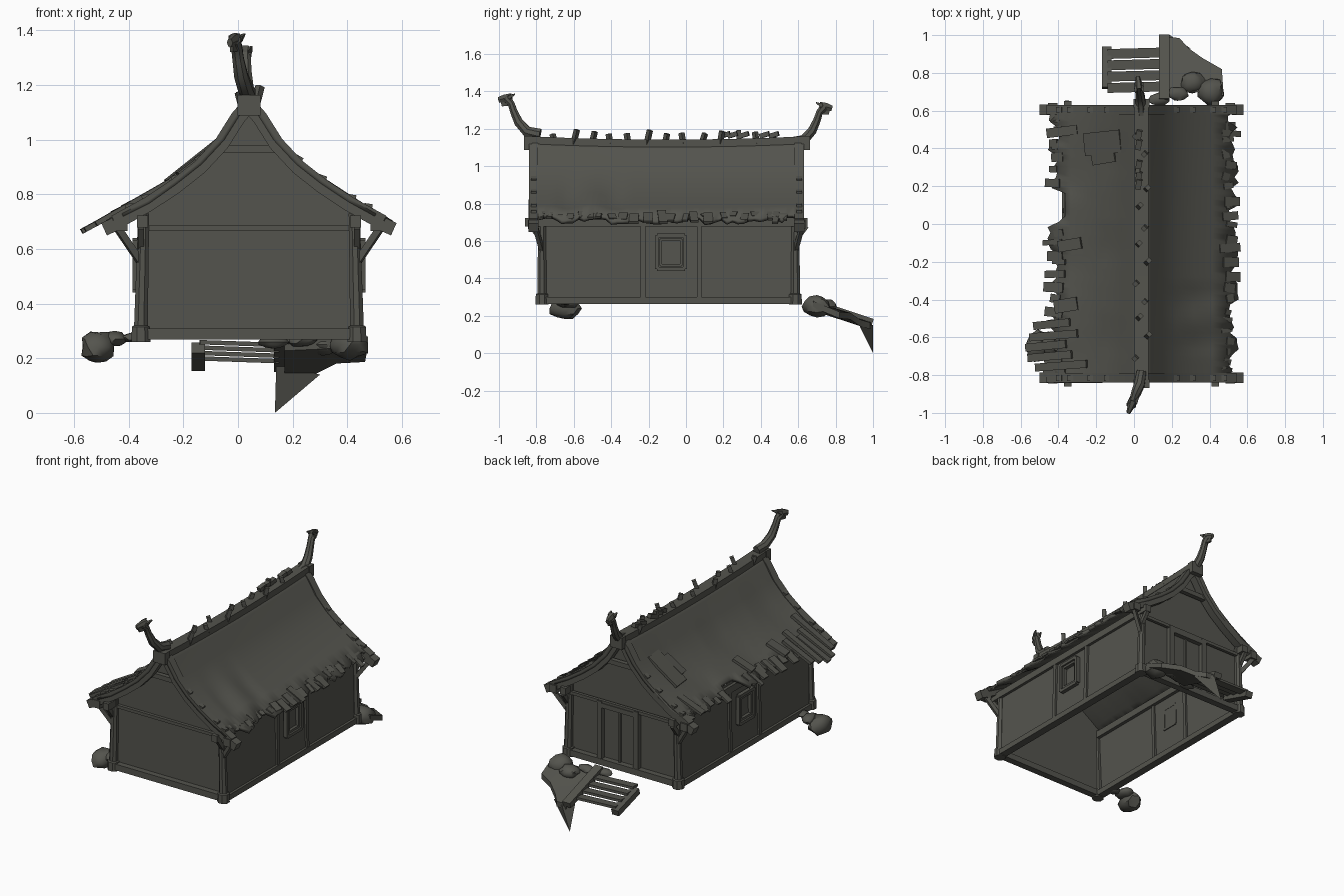
import bpy, bmesh, math, random
from mathutils import Vector, Matrix

if "Cube" in bpy.data.objects:
    bpy.data.objects.remove(bpy.data.objects["Cube"])

random.seed(4)
CX = 0.04                      # house centre line
Y0, Y1 = -0.77, 0.585          # end walls
mat = bpy.data.materials.new("weathered dark wood")
mat.diffuse_color = (0.088, 0.088, 0.075, 1)
mat.use_nodes = True
mat.node_tree.nodes["Principled BSDF"].inputs["Base Color"].default_value = mat.diffuse_color
UP, XAX = Vector((0, 0, 1)), Vector((1, 0, 0))


def finish(name, bm, recalc=True):
    if recalc:
        bmesh.ops.recalc_face_normals(bm, faces=bm.faces)
    me = bpy.data.meshes.new(name)
    bm.to_mesh(me)
    bm.free()
    me.materials.append(mat)
    ob = bpy.data.objects.new(name, me)
    bpy.context.collection.objects.link(ob)
    return ob


def tube(bm, pts, sizes, ref=UP, sides=4):
    """Sweep a rectangle or n-gon along points; sizes = one (w, h) or one per point."""
    pts = [Vector(p) for p in pts]
    if not isinstance(sizes, list):
        sizes = [sizes] * len(pts)
    rings = []
    for i, p in enumerate(pts):
        d = (pts[min(i + 1, len(pts) - 1)] - pts[max(i - 1, 0)]).normalized()
        u = d.cross(ref)
        if u.length < 0.05:
            u = d.cross(Vector((0, 1, 0)))
        u.normalize()
        v = u.cross(d)
        k = 0.5 / math.cos(math.pi / sides)
        ring = []
        for j in range(sides):
            a = math.pi * (2 * j + 1) / sides
            ring.append(bm.verts.new(p + u * math.cos(a) * k * sizes[i][0] + v * math.sin(a) * k * sizes[i][1]))
        rings.append(ring)
    for a, b in zip(rings, rings[1:]):
        for j in range(sides):
            n = (j + 1) % sides
            bm.faces.new((a[j], a[n], b[n], b[j]))
    bm.faces.new(rings[0])
    bm.faces.new(rings[-1])


def beams(name, items):
    bm = bmesh.new()
    for p, q, w, h in items:
        tube(bm, [p, q], (w, h))
    return finish(name, bm)


def rock(name, lumps):
    bm = bmesh.new()
    for loc, scale in lumps:
        r = bmesh.ops.create_icosphere(bm, subdivisions=2, radius=1)
        for v in r["verts"]:
            k = random.uniform(0.82, 1.05)
            v.co = Vector(loc) + Vector([c * s * k for c, s in zip(v.co, scale)])
    return finish(name, bm)


# Roof profile: distance from ridge line -> height
PROFILE = [(0.0, 1.135), (0.04, 1.09), (0.10, 0.995), (0.18, 0.91), (0.27, 0.84), (0.37, 0.775), (0.49, 0.71)]


def roof_z(d):
    for (a, za), (b, zb) in zip(PROFILE, PROFILE[1:]):
        if d <= b or b == PROFILE[-1][0]:
            return za + (zb - za) * (d - a) / (b - a)


def sag(y):
    return 0.018 * ((y + 0.1) / 0.74) ** 2 - 0.008


# Roof slopes with ragged eaves and a broken notch on the left
for side, name in ((1, "roof_right"), (-1, "roof_left")):
    bm = bmesh.new()
    n = 50
    grid = []
    for i in range(n + 1):
        y = -0.84 + 1.47 * i / n
        row = []
        for k, (d, z) in enumerate(PROFILE):
            if k == len(PROFILE) - 1:
                d += random.uniform(-0.04, 0.025) - (0.02 if side < 0 else 0)
                z = roof_z(d)
                if side < 0 and 0.03 < y < 0.18:
                    d, z = 0.40, roof_z(0.40)
            dent = 0
            if side > 0 and -0.7 < y < -0.3 and k in (4, 5):
                dent = -0.012 * math.sin((y + 0.7) * 24)
            if side < 0 and k in (3, 4, 5):
                dent = -0.015 * max(0, math.sin(y * 13 + k))
            row.append(bm.verts.new((CX + side * d, y, z + sag(y) * (1 - d) + dent)))
        grid.append(row)
    for a, b in zip(grid, grid[1:]):
        for k in range(len(PROFILE) - 1):
            f = (a[k], b[k], b[k + 1], a[k + 1])
            bm.faces.new(f[::-1] if side > 0 else f)
    ob = finish(name, bm)
    m = ob.modifiers.new("thickness", "SOLIDIFY")
    m.thickness, m.offset = 0.022, 0

# Loose shingles along the eaves
items = []
for side in (1, -1):
    y = -0.78
    while y < 0.58:
        w = random.uniform(0.025, 0.055)
        d0, d1 = random.uniform(0.40, 0.45), random.uniform(0.46, 0.525)
        if not (side < 0 and 0.02 < y < 0.17):
            items.append(((CX + side * d0, y, roof_z(d0) + 0.008), (CX + side * d1, y + random.uniform(-.01, .01), roof_z(d1) + 0.004), w, 0.014))
        y += w + random.uniform(0.0, 0.035)
beams("eave_shingles", items)

# Broken planks sliding off the left front corner, and patches higher up
items = []
for y, xa, xb in ((-0.75, -0.25, -0.52), (-0.70, -0.33, -0.56), (-0.645, -0.36, -0.572), (-0.59, -0.3, -0.55), (-0.53, -0.34, -0.53)):
    items.append(((xa, y + 0.01, roof_z(CX - xa) + 0.02), (xb, y - 0.01, roof_z(CX - xb) + 0.02), 0.042, 0.018))
for y, xa, xb, w in ((0.44, -0.07, -0.26, 0.12), (0.36, -0.1, -0.22, 0.06), (0.5, -0.3, -0.46, 0.05), (-0.1, -0.28, -0.4, 0.06), (-0.42, -0.3, -0.42, 0.07)):
    items.append(((xa, y, roof_z(CX - xa) + 0.012), (xb, y - 0.02, roof_z(CX - xb) + 0.025), w, 0.016))
beams("broken_roof_planks", items)

# Curved bargeboards on both gables, with pegs
bm = bmesh.new()
for y in (-0.815, 0.605):
    for s in (1, -1):
        tube(bm, [(CX + s * d, y, z - 0.018 + sag(y) * (1 - d)) for d, z in PROFILE], (0.05, 0.055))
        tube(bm, [(CX + s * 0.49, y, 0.69), (CX + s * 0.53, y, 0.672)], (0.055, 0.05))
        for d in (0.16, 0.25, 0.36, 0.42):
            tube(bm, [(CX + s * d, y, roof_z(d)), (CX + s * (d + 0.03), y, roof_z(d + 0.03) + 0.012)], (0.03, 0.04))
finish("bargeboards", bm)

# Ridge beam with slight sag and block ends
bm = bmesh.new()
tube(bm, [(CX, -0.86 + 1.52 * i / 10, 1.13 + sag(-0.86 + 1.52 * i / 10)) for i in range(11)], (0.075, 0.04))
for y in (-0.845, 0.64):
    tube(bm, [(CX, y - 0.022, 1.125), (CX, y + 0.022, 1.125)], (0.085, 0.075))
finish("ridge_beam", bm)

# Ridge pegs
items = []
for i in range(13):
    y = -0.70 + 0.098 * i
    x = CX + (0.022 if i % 2 else -0.022)
    lean = random.uniform(-0.02, 0.02)
    items.append(((x, y, 1.12), (x + lean, y + lean, 1.175 + random.uniform(-.005, .02)), 0.024, 0.024))
for y in (0.21, 0.25, 0.31, 0.42, 0.47):
    items.append(((CX - 0.02, y - 0.025, 1.16), (CX - 0.01, y + 0.025, 1.175), 0.03, 0.025))
beams("ridge_pegs", items)

# Carved dragon finials
def dragon(name, y, s, tip, lean):
    bm = bmesh.new()
    path = [(0.78, 1.17), (0.85, 1.185), (0.895, 1.235), (0.92, 1.29), (0.935, 1.335), (0.96, 1.362)]
    size = [(.06, .05), (.055, .055), (.048, .05), (.04, .042), (.036, .04), (.045, .05)]
    P = lambda a, z, dx=0: (CX + lean * max(0, a - 0.82) / 0.18 + dx, y + s * (a - 0.8), z + tip)
    tube(bm, [P(a, z) for a, z in path], size, XAX, 8)
    tube(bm, [P(.935, 1.365), P(.97, 1.362), P(1.0, 1.354)], [(.048, .04), (.042, .03), (.03, .02)], XAX, 6)
    tube(bm, [P(.95, 1.338), P(.985, 1.33)], [(.03, .02), (.02, .012)], XAX)
    for dx in (-.016, .016):
        tube(bm, [P(.945, 1.37, dx), P(.915, 1.385, dx * 1.3)], [(.02, .02), (.006, .006)], XAX)
    finish(name, bm)


dragon("dragon_finial_front", -0.80, -1, 0.0, -0.07)
dragon("dragon_finial_back", 0.58, 1, -0.045, -0.02)

# Wall shell, open underneath, with gables under the roof
bm = bmesh.new()
low, top = 0.405, 0.39
gable = [(-low, 0.285), (low, 0.285), (top, 0.74)] + [(d, roof_z(d) - 0.02) for d in (0.27, 0.18, 0.1, 0.0, -0.1, -0.18, -0.27) for d in [d] if d >= 0]
gable += [(-d, roof_z(d) - 0.02) for d in (0.1, 0.18, 0.27)] + [(-top, 0.74)]
ends = [[bm.verts.new((CX + x, y, z)) for x, z in gable] for y in (Y0 + 0.015, Y1 - 0.015)]
bm.faces.new(ends[0])
bm.faces.new(ends[1][::-1])
for a, b in ((1, 2), (len(gable) - 1, 0)):
    bm.faces.new((ends[0][b], ends[0][a], ends[1][a], ends[1][b]))
finish("walls", bm, False)

# Corner posts, sills, wall plates, side posts and brackets
posts, sills, plates, brackets = [], [], [], []
bm = bmesh.new()
for s in (1, -1):
    x = CX + s * 0.395
    for y, e in ((Y0, -1), (Y1, 1)):
        tube(bm, [(x, y, 0.26), (x, y, 0.315), (x, y, 0.32), (x - s * 0.01, y, 0.73)], [(.07, .07), (.066, .066), (.05, .05), (.04, .04)], UP, 8)
        brackets.append(((x, y, 0.55), (x + s * 0.085, y + e * 0.035, 0.675), 0.022, 0.025))
        brackets.append(((x, y, 0.60), (x, y + e * 0.06, 0.68), 0.022, 0.025))
    for y in (-0.23, 0.07):
        posts.append(((x + s * 0.008, y, 0.28), (x, y, 0.70), 0.025, 0.025))
    sills.append(((x, Y0, 0.282), (x, Y1, 0.282), 0.05, 0.036))
    plates.append(((x - s * .005, -0.86, 0.70), (x - s * .005, 0.65, 0.70), 0.04, 0.045))
    for d in (0.47,):
        plates.append(((CX + s * d, -0.845, 0.69), (CX + s * d, -0.79, 0.69), 0.05, 0.05))
        plates.append(((CX + s * d, 0.58, 0.69), (CX + s * d, 0.64, 0.69), 0.05, 0.05))
finish("corner_posts", bm)
for y in (Y0, Y1):
    sills.append(((CX - 0.4, y, 0.288), (CX + 0.4, y, 0.288), 0.045, 0.04))
    plates.append(((CX - 0.38, y + 0.005, 0.675), (CX + 0.38, y + 0.005, 0.675), 0.02, 0.02))
    plates.append(((CX - 0.11, math.copysign(abs(y) + 0.02, y), 0.965), (CX + 0.11, math.copysign(abs(y) + 0.02, y), 0.965), 0.03, 0.03))
beams("side_posts", posts)
beams("sill_beams", sills)
beams("wall_plates", plates)
beams("brackets", brackets)

# Windows: two nested frames on each side wall
items = []
for s in (1, -1):
    x = CX + s * 0.402
    for hw, z0, z1, w, out in ((0.075, 0.45, 0.63, 0.02, 0.012), (0.055, 0.47, 0.61, 0.014, 0.004)):
        xo = x + s * out
        for dy in (-hw, hw):
            items.append(((xo, -0.08 + dy, z0), (xo, -0.08 + dy, z1), 0.025, w))
        for z in (z0, z1):
            items.append(((xo, -0.08 - hw, z), (xo, -0.08 + hw, z), 0.025, w))
beams("window_frames", items)

# Back door
items = [((x, Y1 + 0.005, 0.29), (x, Y1 + 0.005, 0.68), 0.035, 0.03) for x in (-0.06, 0.20)]
items += [((-0.07, Y1 + 0.005, 0.655), (0.21, Y1 + 0.005, 0.655), 0.03, 0.03), ((0.07, Y1 - 0.01, 0.3), (0.07, Y1 - 0.01, 0.65), 0.012, 0.02)]
beams("door_frame", items)

# Broken landing behind the house
slope = lambda y: 0.285 - 0.33 * (y - 0.64)
items = [((-0.14, y, slope(y)), (0.15, y + 0.008, slope(y) - 0.01), 0.052, 0.016) for y in (0.72, 0.78, 0.84, 0.90)]
items += [((-0.145, 0.72, slope(0.72) - 0.02), (-0.145, 0.935, slope(0.935) - 0.015), 0.05, 0.04),
          ((0.16, 0.66, slope(0.66)), (0.16, 0.998, slope(0.998)), 0.055, 0.035)]
beams("landing_planks", items)

# Earth bank beside the landing, with a hanging wedge
bm = bmesh.new()
outline = [(0.17, 0.68), (0.17, 0.99), (0.24, 0.985), (0.29, 0.93), (0.36, 0.88), (0.465, 0.82), (0.475, 0.68), (0.32, 0.70)]
f = bm.faces.new([bm.verts.new((x, y, slope(y) + random.uniform(-.01, .01))) for x, y in outline])
r = bmesh.ops.extrude_face_region(bm, geom=[f])
for v in r["geom"]:
    if isinstance(v, bmesh.types.BMVert):
        v.co.z -= 0.035
bmesh.ops.triangulate(bm, faces=bm.faces)
finish("earth_bank", bm)
bm = bmesh.new()
for p in ((0.135, 1, 0), (0.14, 0.93, 0.18), (0.19, 1, 0.15), (0.19, 0.97, 0.10), (0.30, 0.93, 0.14)):
    bm.verts.new(p)
bmesh.ops.convex_hull(bm, input=bm.verts)
finish("hanging_wedge", bm)

# Boulders
rock("back_boulders", [((0.41, 0.70, 0.25), (.075, .08, .06)), ((0.31, 0.75, 0.25), (.07, .06, .04)),
                       ((0.13, 0.66, 0.26), (.06, .035, .025)), ((0.23, 0.69, 0.265), (.06, .04, .025))])
rock("front_boulders", [((-0.51, -0.65, 0.24), (.068, .09, .065)), ((-0.45, -0.63, 0.27), (.05, .07, .03)), ((-0.39, -0.65, 0.275), (.04, .04, .018))])

# Smooth rounded surfaces, keep hard edges
bpy.ops.object.select_all(action="SELECT")
bpy.context.view_layer.objects.active = bpy.data.objects["walls"]
bpy.ops.object.shade_smooth_by_angle(angle=math.radians(40))
